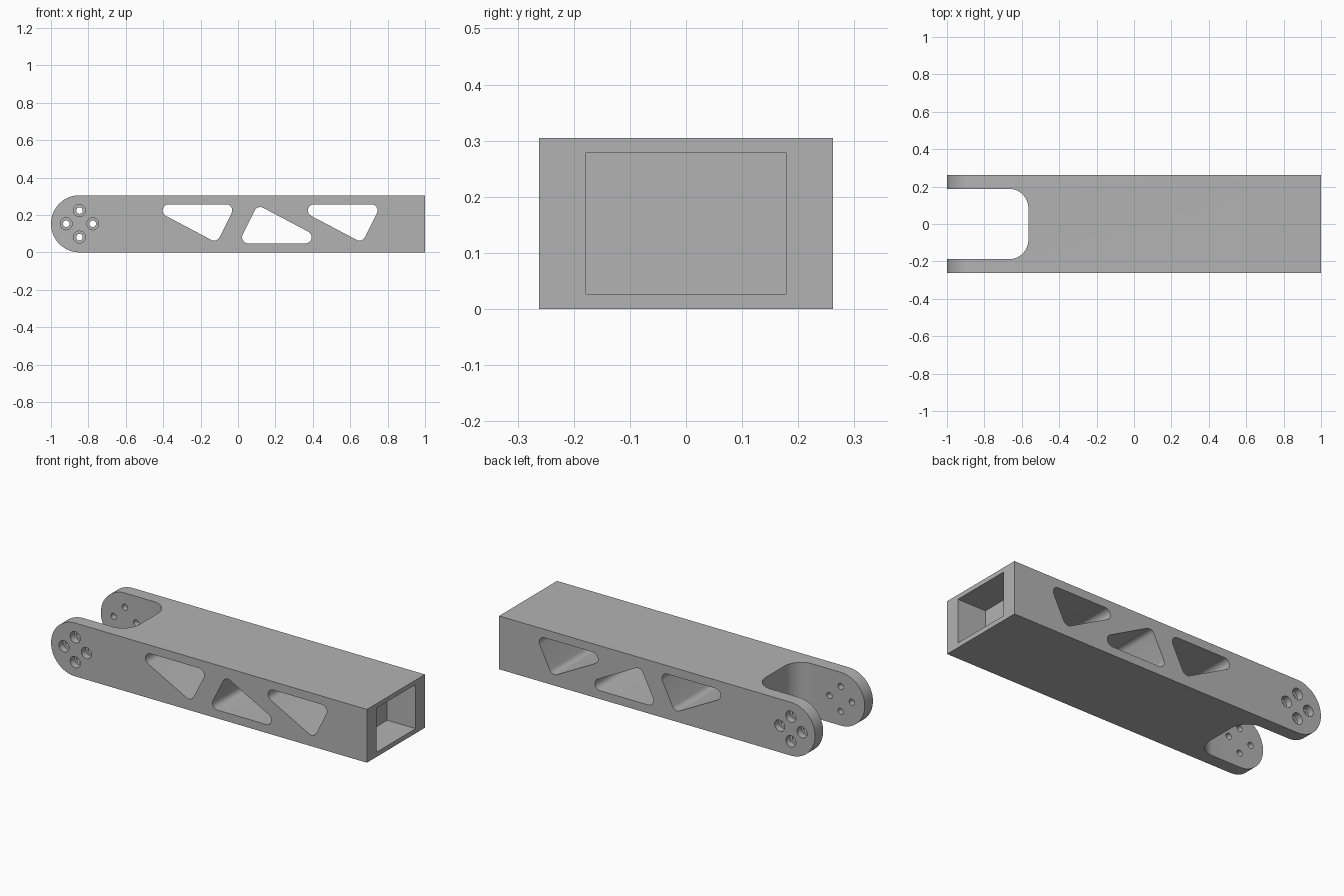
import bpy, bmesh
from math import cos, sin, pi, atan2
from mathutils import Vector

if "Cube" in bpy.data.objects:
    bpy.data.objects.remove(bpy.data.objects["Cube"], do_unlink=True)

LENGTH_HALF, WIDTH_HALF, HEIGHT = 1.0, 0.262, 0.305
MID = HEIGHT / 2
END_X = -LENGTH_HALF + MID          # centre of the rounded fork tips

grey = bpy.data.materials.new("satin_grey")
grey.use_nodes = True
colour = (0.45, 0.45, 0.45, 1)
grey.diffuse_color = colour
grey.node_tree.nodes["Principled BSDF"].inputs["Base Color"].default_value = colour


def arc(cx, cy, r, a0, a1, n):
    return [(cx + r * cos(a0 + (a1 - a0) * i / n),
             cy + r * sin(a0 + (a1 - a0) * i / n)) for i in range(n + 1)]


def circle(cx, cy, r, n=32):
    return arc(cx, cy, r, 0, 2 * pi, n)[:-1]


def rounded(centres, r, n=10):
    """Outline around counter-clockwise corner circles of radius r."""
    pts = []
    for i, c in enumerate(centres):
        c, before, after = Vector(c), Vector(centres[i - 1]), Vector(centres[(i + 1) % len(centres)])
        d0, d1 = c - before, after - c
        a0, a1 = atan2(d0.y, d0.x) - pi / 2, atan2(d1.y, d1.x) - pi / 2
        while a1 < a0:
            a1 += 2 * pi
        pts += arc(c.x, c.y, r, a0, a1, n)
    return pts


def prism(bm, outline, lo, hi, axis):
    """Extrude a 2D outline along the y or z axis."""
    def place(p, h):
        return (p[0], h, p[1]) if axis == "y" else (p[0], p[1], h)
    a = [bm.verts.new(place(p, lo)) for p in outline]
    b = [bm.verts.new(place(p, hi)) for p in outline]
    bm.faces.new(a)
    bm.faces.new(b[::-1])
    for i in range(len(a)):
        j = (i + 1) % len(a)
        bm.faces.new((a[j], a[i], b[i], b[j]))


def finish(name, bm):
    bmesh.ops.recalc_face_normals(bm, faces=bm.faces)
    mesh = bpy.data.meshes.new(name)
    bm.to_mesh(mesh)
    bm.free()
    mesh.materials.append(grey)
    obj = bpy.data.objects.new(name, mesh)
    bpy.context.collection.objects.link(obj)
    return obj


# Solid arm with one rounded end
bm = bmesh.new()
side = [(LENGTH_HALF, 0), (LENGTH_HALF, HEIGHT)] + arc(END_X, MID, MID, pi / 2, 3 * pi / 2, 48)
prism(bm, side, -WIDTH_HALF, WIDTH_HALF, "y")
arm = finish("link_arm", bm)

# Cutter: fork slot, end socket, triangular windows and counterbores
bm = bmesh.new()
slot = rounded([(-1.3, -0.085), (-0.668, -0.085), (-0.668, 0.085), (-1.3, 0.085)], 0.103, 16)
prism(bm, slot, -0.1, HEIGHT + 0.1, "z")
prism(bm, [(0.82, -0.178), (1.1, -0.178), (1.1, 0.178), (0.82, 0.178)], 0.027, 0.279, "z")

window = [(-0.37, 0.224), (-0.128, 0.096), (-0.064, 0.224)]
flipped = [(-0.009 - x, HEIGHT - z) for x, z in window]
shifted = [(x + 0.777, z) for x, z in window]
for corners in (window, flipped, shifted):
    prism(bm, rounded(corners, 0.033), -0.4, 0.4, "y")

bolts = [(END_X + 0.071 * cos(k * pi / 2), MID + 0.071 * sin(k * pi / 2)) for k in range(4)]
for x, z in bolts:
    prism(bm, circle(x, z, 0.032), -0.4, -0.224, "y")
    prism(bm, circle(x, z, 0.032), 0.224, 0.4, "y")
pockets = finish("pocket_cutter", bm)

# Cutter: bolt holes through both fork prongs
bm = bmesh.new()
for x, z in bolts:
    prism(bm, circle(x, z, 0.0175, 24), -0.5, 0.5, "y")
holes = finish("bolt_hole_cutter", bm)

# Cut, then keep only the finished arm
for cutter in (pockets, holes):
    cutter.hide_render = True
    mod = arm.modifiers.new(cutter.name, "BOOLEAN")
    mod.operation, mod.solver, mod.object = "DIFFERENCE", "EXACT", cutter
bpy.ops.object.select_all(action="DESELECT")
arm.select_set(True)
bpy.context.view_layer.objects.active = arm
for mod in list(arm.modifiers):
    bpy.ops.object.modifier_apply(modifier=mod.name)
for cutter in (pockets, holes):
    bpy.data.objects.remove(cutter, do_unlink=True)
bpy.ops.object.shade_smooth_by_angle(angle=pi / 6)
